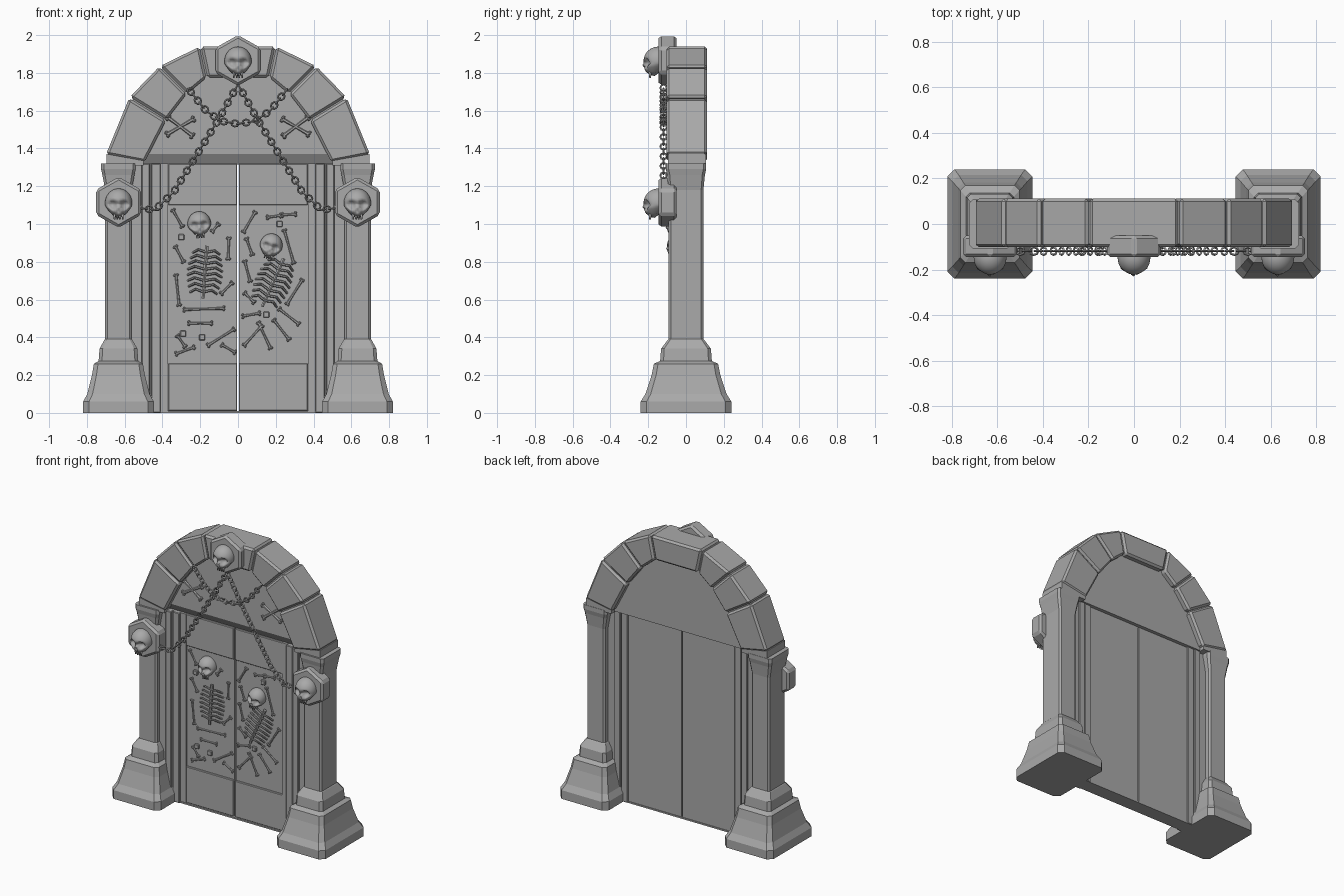
import bpy, bmesh, math
from mathutils import Vector, Matrix

if "Cube" in bpy.data.objects:
    bpy.data.objects.remove(bpy.data.objects["Cube"], do_unlink=True)

GREY = (0.4, 0.4, 0.4, 1)
stone = bpy.data.materials.new("grey_stone")
stone.use_nodes = True
stone.diffuse_color = GREY
stone.node_tree.nodes["Principled BSDF"].inputs["Base Color"].default_value = GREY


def finish(bm, name, smooth=False):
    bmesh.ops.recalc_face_normals(bm, faces=bm.faces[:])
    mesh = bpy.data.meshes.new(name)
    for face in bm.faces:
        face.smooth = smooth
    bm.to_mesh(mesh)
    bm.free()
    mesh.materials.append(stone)
    obj = bpy.data.objects.new(name, mesh)
    bpy.context.collection.objects.link(obj)
    return obj


def prism(name, outline, y0, y1, bevel=0):
    """Extrude an (x, z) outline from y0 to y1."""
    bm = bmesh.new()
    base = bm.faces.new([bm.verts.new((x, y0, z)) for x, z in outline])
    geom = bmesh.ops.extrude_face_region(bm, geom=[base])["geom"]
    moved = [v for v in geom if isinstance(v, bmesh.types.BMVert)]
    bmesh.ops.translate(bm, verts=moved, vec=(0, y1 - y0, 0))
    bmesh.ops.recalc_face_normals(bm, faces=bm.faces[:])
    if bevel:
        bmesh.ops.bevel(bm, geom=bm.edges[:], offset=bevel, segments=1, affect='EDGES')
    return finish(bm, name)


def box(name, x0, x1, y0, y1, z0, z1, bevel=0):
    return prism(name, [(x0, z0), (x1, z0), (x1, z1), (x0, z1)], y0, y1, bevel)


def rod(bm, p, q, r1, r2, sides=6):
    p, q = Vector(p), Vector(q)
    turn = (q - p).to_track_quat('Z', 'Y').to_matrix().to_4x4()
    bmesh.ops.create_cone(bm, cap_ends=True, segments=sides, radius1=r1, radius2=r2,
                          depth=(q - p).length, matrix=Matrix.Translation((p + q) / 2) @ turn)


def bone(bm, x, y, z, length, degrees, r=0.007):
    """Shaft with two knuckles at each end."""
    a = math.radians(degrees)
    along = Vector((math.cos(a), 0, math.sin(a))) * length / 2
    across = Vector((-math.sin(a), 0, math.cos(a))) * r
    mid = Vector((x, y, z))
    for s in (-1, 1):
        rod(bm, mid, mid + along * s, r * 0.8, r * 1.1)
        for t in (-1, 1):
            spot = mid + along * s + across * t
            bmesh.ops.create_icosphere(bm, subdivisions=1, radius=r * 1.25,
                                       matrix=Matrix.Translation(spot))


# Pillars: chamfered rectangles lofted up a profile of (half x, half y, z)
profile = [(.187, .24, 0), (.187, .24, .06), (.165, .215, .1), (.14, .182, .2),
           (.13, .17, .26), (.105, .137, .275), (.1, .132, .34), (.075, .098, .385),
           (.07, .092, .39), (.07, .092, 1.18), (.085, .1, 1.26), (.092, .107, 1.29),
           (.092, .107, 1.32)]
for side, s in (("right", -1), ("left", 1)):
    bm = bmesh.new()
    rings = []
    for hx, hy, z in profile:
        c = hx * 0.17
        corner = [(hx, hy - c), (hx - c, hy)]
        pts = corner + [(-x, y) for x, y in reversed(corner)]
        pts += [(-x, -y) for x, y in pts]
        rings.append([bm.verts.new((s * .633 + x, y, z)) for x, y in pts])
    for low, high in zip(rings, rings[1:]):
        for i in range(8):
            j = (i + 1) % 8
            bm.faces.new((low[i], low[j], high[j], high[i]))
    bm.faces.new(rings[0])
    bm.faces.new(rings[-1])
    finish(bm, side + "_pillar")

# Arch: bevelled blocks over a slightly smaller core that fills the joints
outer = [(.70, 1.365), (.575, 1.67), (.415, 1.835), (.2, 1.94)]
inner = [(.495, 1.325), (.38, 1.55), (.27, 1.69), (.165, 1.775)]
outer += [(-x, z) for x, z in reversed(outer)]
inner += [(-x, z) for x, z in reversed(inner)]
for i in range(7):
    quad = [Vector(p) for p in (outer[i], outer[i + 1], inner[i + 1], inner[i])]
    o0, o1, i1, i0 = quad
    gap = (o1 - o0).normalized() * 0.004
    prism(f"arch_stone_{i + 1}", [o0 + gap, o1 - gap, i1 - gap, i0 + gap], -.102, .112, .013)
    core = [o0.lerp(i0, .09), o1.lerp(i1, .09), i1.lerp(o1, .07), i0.lerp(o0, .07)]
    prism(f"arch_core_{i + 1}", core, -.088, .098)
for side, s in (("right", -1), ("left", 1)):
    prism(side + "_arch_footing",
          [(s * .695, 1.31), (s * .695, 1.37), (s * .5, 1.335), (s * .5, 1.31)], -.095, .105)

# Arched panel above the doors, with a sloping lower lip
panel = [(x * 1.06, z + .015) for x, z in inner[1:-1]]
prism("arch_panel", [(.5, 1.37)] + panel + [(-.5, 1.37)], -.06, .07)
bm = bmesh.new()
lip = [(-.06, 1.372), (-.025, 1.315), (.07, 1.315), (.07, 1.372)]
ends = [[bm.verts.new((x, y, z)) for y, z in lip] for x in (-.555, .555)]
for i in range(4):
    j = (i + 1) % 4
    bm.faces.new((ends[0][i], ends[0][j], ends[1][j], ends[1][i]))
for end in ends:
    bm.faces.new(end)
finish(bm, "arch_panel_lip")

# Doors, rails and stepped jambs
box("threshold", -.555, .555, -.05, .05, 0, .01)
for side, s in (("right", -1), ("left", 1)):
    def slab(name, a, b, y0, y1, z0, z1, bevel=0):
        box(side + name, *sorted((s * a, s * b)), y0, y1, z0, z1, bevel)
    slab("_door", .004, .412, -.03, .045, .008, 1.32)
    slab("_door_top_rail", .005, .37, -.042, -.02, 1.10, 1.32, .004)
    slab("_door_bottom_rail", .005, .37, -.042, -.02, .01, .262, .004)
    slab("_door_stile", .37, .412, -.045, -.02, .008, 1.32)
    slab("_inner_jamb", .41, .46, -.06, .055, 0, 1.32, .004)
    slab("_jamb_groove", .45, .475, -.045, .045, 0, 1.32)
    slab("_middle_jamb", .466, .51, -.07, .06, 0, 1.32, .004)
    slab("_outer_jamb", .508, .58, -.055, .05, 0, 1.32)


# Skulls: a sphere narrowed at the jaw, with sockets pressed in
def skull(name, x, y, z, size, degrees=0):
    bm = bmesh.new()
    bmesh.ops.create_uvsphere(bm, u_segments=32, v_segments=24, radius=1)
    pits = [(-.4, -.12, .3, .4), (.4, -.12, .3, .4), (0, -.5, .15, .25)]
    for v in bm.verts:
        px, pz = v.co.x, v.co.z
        if v.co.y < 0:
            for cx, cz, radius, depth in pits:
                d = math.hypot(px - cx, pz - cz) / radius
                if d < 1.2:
                    v.co.y += depth * min(1, (1.2 - d) * 2)
        if pz < -.2:
            v.co.x *= 1 + .4 * (pz + .2)
            if v.co.y > -.1:
                v.co.z *= .8
            else:
                v.co.y -= .12
    for tooth in (-.3, -.1, .1, .3):
        rod(bm, (tooth, -.55, -.7), (tooth, -.55, -1.12), .11, .06)
    place = Matrix.Translation((x, y, z)) @ Matrix.Rotation(math.radians(-degrees), 4, 'Y')
    place = place @ Matrix.Diagonal((size, size * 1.08, size * 1.08, 1))
    bmesh.ops.transform(bm, matrix=place, verts=bm.verts[:])
    finish(bm, name, smooth=True)


# Hexagonal plaques with skulls
for name, cx, cz in (("top", 0, 1.866), ("right", -.632, 1.115), ("left", .632, 1.115)):
    corners = [math.radians(30 + 60 * k) for k in range(6)]
    hexagon = [(cx + math.cos(a) * .137, cz + math.sin(a) * .134) for a in corners]
    prism(name + "_plaque", hexagon, -.145, -.05, .014)
    skull(name + "_plaque_skull", cx, -.147, cz - .005, .072)

# Bones on the doors: x, z, length, angle
FRONT = -.036
skull("right_door_skull", -.205, FRONT, 1.0, .062, 5)
skull("left_door_skull", .175, FRONT, .885, .06, -15)
bones = [(-.32, 1.03, .1, -60), (-.31, .84, .09, -62), (-.32, .65, .16, -84),
         (-.12, .98, .05, 50), (-.05, .87, .11, 88), (-.06, .66, .08, 45),
         (-.18, .55, .21, 2), (-.2, .475, .12, 0), (-.3, .38, .07, -55),
         (-.28, .33, .1, 20), (-.09, .4, .16, 32), (-.05, .34, .08, -30),
         (.06, 1.01, .12, 60), (.19, 1.04, .07, 8), (.27, 1.05, .07, 4),
         (.27, .88, .18, -74), (.06, .88, .09, -70), (.05, .75, .11, -75),
         (.3, .64, .15, 58), (.06, .61, .07, -45), (.07, .52, .09, 10),
         (.27, .51, .13, -38), (.08, .41, .14, 48), (.14, .41, .15, -65),
         (.23, .44, .13, -52)]
bm = bmesh.new()
for x, z, length, angle in bones:
    bone(bm, x, FRONT, z, length, angle)
finish(bm, "door_bones")
bm = bmesh.new()
for s in (-1, 1):
    for tilt in (-30, 37):
        bone(bm, s * .305, -.066, 1.515, .16, tilt * s, .009)
finish(bm, "crossed_bones")
for i, (x, z) in enumerate([(-.3, .93), (-.19, .4), (-.29, .42), (.15, .52), (.22, 1.0)]):
    box(f"bone_chip_{i + 1}", x - .016, x + .016, -.044, -.02, z - .016, z + .016, .004)

# Rib cages: a spine with bowed ribs on both sides
for name, x, z, angle in (("right", -.175, .745, -4), ("left", .185, .69, -24)):
    bm = bmesh.new()
    rod(bm, (0, -.02, -.14), (0, -.02, .14), .009, .011)
    for k in range(8):
        h = -.105 + k * .03
        reach = .06 + .032 * math.sin(math.pi * (k + 1) / 9)
        for s in (-1, 1):
            path = [(0, -.022, h), (s * reach * .6, -.028, h + .012), (s * reach, 0, h - .006)]
            for p, q in zip(path, path[1:]):
                rod(bm, p, q, .007, .006)
    turn = Matrix.Rotation(math.radians(-angle), 4, 'Y')
    bmesh.ops.transform(bm, matrix=Matrix.Translation((x, -.03, z)) @ turn, verts=bm.verts[:])
    finish(bm, name + "_rib_cage")


# Chains: oval links, every second one turned on edge
def chain(name, path, pitch=.03):
    bm = bmesh.new()
    points = [Vector((x, -.119, z)) for x, z in path]
    count, carry = 0, 0
    for a, b in zip(points, points[1:]):
        length, along = (b - a).length, (b - a).normalized()
        while carry < length:
            centre = a + along * carry
            side, up = Vector((0, 1, 0)), along.cross(Vector((0, 1, 0)))
            if count % 2:
                side, up = up, side
            rings = []
            for m in range(8):
                t = math.tau * m / 8
                out = along * math.cos(t) * 1.15 + up * math.sin(t)
                rings.append([bm.verts.new(centre + out * (.017 + .005 * math.cos(u))
                                           + side * .005 * math.sin(u))
                              for u in (0, math.pi / 2, math.pi, -math.pi / 2)])
            for m in range(8):
                r, n = rings[m], rings[(m + 1) % 8]
                for j in range(4):
                    bm.faces.new((r[j], r[j - 1], n[j - 1], n[j]))
            count += 1
            carry += pitch
        carry -= length
    finish(bm, name)


swag = [(-.53, 1.085), (-.44, 1.075), (-.34, 1.17), (-.21, 1.38), (-.1, 1.56), (0, 1.74)]
chain("right_chain", swag)
chain("left_chain", [(-x, z) for x, z in swag])
half = [(-.25, 1.7), (-.17, 1.6), (-.09, 1.545), (0, 1.53)]
chain("garland_chain", half + [(-x, z) for x, z in reversed(half[:-1])])
